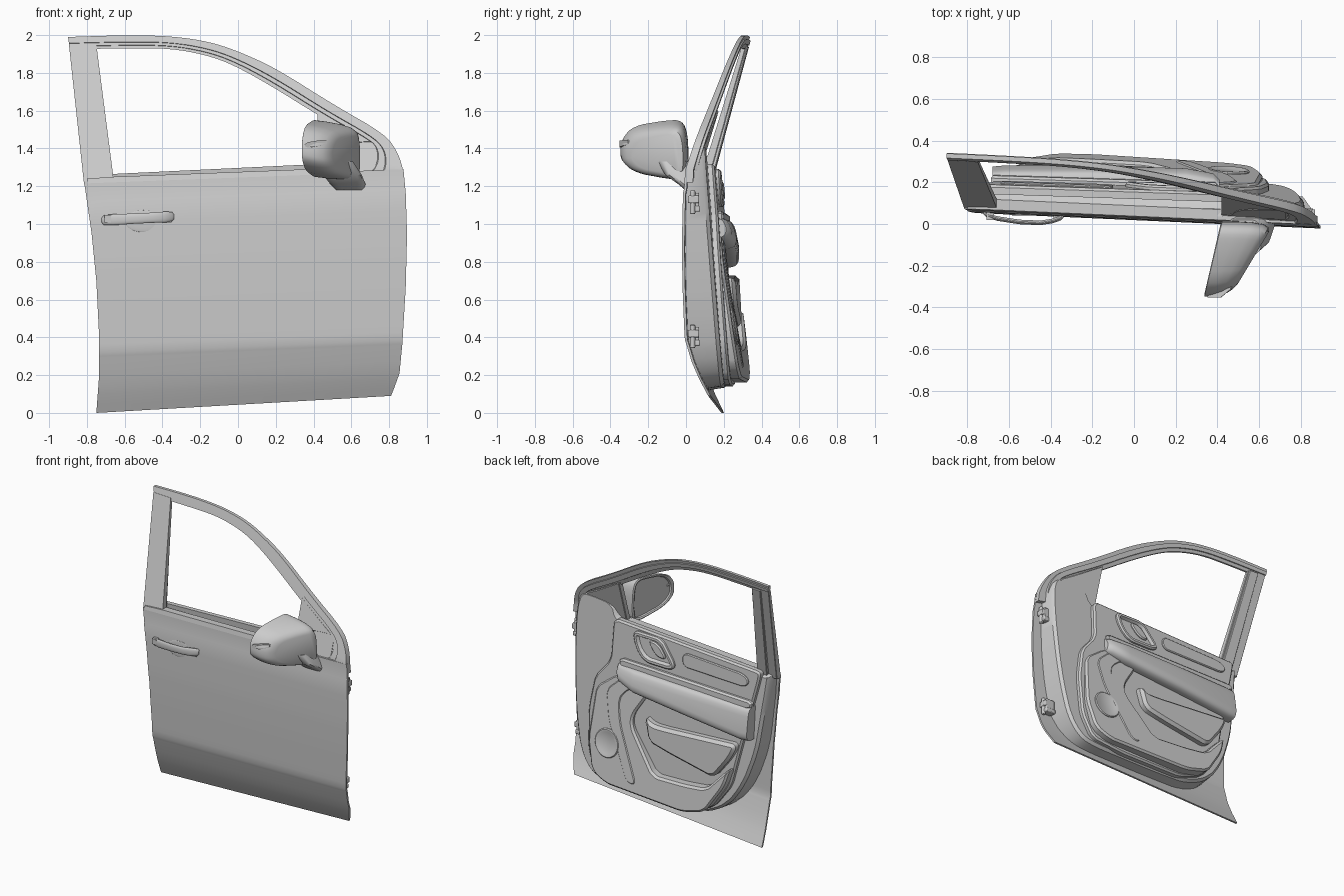
import bpy, bmesh, math
from mathutils import Vector, Matrix

if "Cube" in bpy.data.objects:
    bpy.data.objects.remove(bpy.data.objects["Cube"])


# ---------- helpers ----------
def finish(name, bm, angle=35):
    bmesh.ops.recalc_face_normals(bm, faces=bm.faces[:])
    me = bpy.data.meshes.new(name)
    bm.to_mesh(me)
    bm.free()
    ob = bpy.data.objects.new(name, me)
    bpy.context.collection.objects.link(ob)
    me.shade_smooth()
    me.set_sharp_from_angle(angle=math.radians(angle))
    return ob


def loft(name, rings, closed=True, caps=(True, True), angle=35):
    bm = bmesh.new()
    vs = [[bm.verts.new(p) for p in r] for r in rings]
    n = len(vs[0])
    for a, b in zip(vs, vs[1:]):
        for i in range(n if closed else n - 1):
            j = (i + 1) % n
            bm.faces.new((a[i], a[j], b[j], b[i]))
    if caps[0]:
        bm.faces.new(vs[0])
    if caps[1]:
        bm.faces.new(vs[-1])
    return finish(name, bm, angle)


def round_off(pts, times=2, closed=True, r=9):
    """Cut corners repeatedly, taking at most r off each edge end."""
    pts = [Vector(p) for p in pts]
    for k in range(times):
        out = [] if closed else [pts[0]]
        for i in range(len(pts) if closed else len(pts) - 1):
            a, b = pts[i], pts[(i + 1) % len(pts)]
            t = min(.25, r / 3 ** k / max((b - a).length, 1e-6))
            out += [a.lerp(b, t), b.lerp(a, t)] if len(a) < 4 else [a * (1 - t) + b * t, a * t + b * (1 - t)]
        pts = out if closed else out + [pts[-1]]
    return pts


def inset(pts, d):
    n, out = len(pts), []
    for i, p in enumerate(pts):
        e1 = (p - pts[i - 1]).normalized()
        e2 = (pts[(i + 1) % n] - p).normalized()
        m = Vector((-e1.y - e2.y, e1.x + e2.x)).normalized()
        out.append(p + m * d)
    return out


def plate(name, pts, y0, y1, bevel=.012, rounding=2, recess=None, r=.03):
    """Slab on an x-z outline between depth functions, optional sunk centre."""
    pts = round_off(pts, rounding, r=r)
    if sum(a.x * b.y - b.x * a.y for a, b in zip(pts, pts[1:] + pts[:1])) < 0:
        pts.reverse()
    at = lambda ps, f, d=0: [(p.x, f(p.x, p.y) + d, p.y) for p in ps]
    s = inset(pts, bevel)
    rings = [at(pts, y0), at(pts, y1, -bevel), at(s, y1)]
    if recess:
        rings += [at(inset(pts, bevel + recess[0]), y1),
                  at(inset(pts, bevel + recess[0] + .012), y1, -recess[1])]
    return loft(name, rings)


def table(tab, t):
    for (a, p), (b, q) in zip(tab, tab[1:]):
        if t <= b:
            break
    return p + (q - p) * (t - a) / (b - a)


# ---------- door surfaces ----------
PROFILE = [(0, .19), (.1, .143), (.2, .104), (.29, .08), (.32, .070), (.36, .067), (.6, .058),
           (.8, .055), (1.0, .058), (1.10, .061), (1.12, .066), (1.225, .072), (2.0, .314)]
LEFT = [(0, -.75), (.2, -.735), (.4, -.735), (.7, -.75), (.95, -.775), (1.225, -.815)]
RIGHT = [(0, .81), (.04, .825), (.13, .855), (.3, .87), (.6, .888), (.88, .895), (1.1, .888), (1.225, .876)]


def skin(x, z):
    return table(PROFILE, z - .065 * (x + .8) / 1.69) - .045 * (x + .81)


def trim(x, z):
    return .26 - .077 * (z - .13) - .03 * x


def off(f, d):
    return lambda x, z: f(x, z) + d


def frame(d):
    """Offset behind the skin that thins toward the roof."""
    return lambda x, z: skin(x, z) + d * (1 - .5 * max(0, z - 1.25) / .75)


# outer skin panel
hs = sorted({h for t in (PROFILE, LEFT, RIGHT) for h, _ in t if h < 1.3} | {.45, .52, .75})
rows = []
for h in hs:
    l, r = table(LEFT, h), table(RIGHT, h)
    row = []
    for i in range(21):
        u = i / 20
        x = l + (r - l) * u
        row.append((x, table(PROFILE, h) - .045 * (x + .81), h + u * (.09 - .025 * min(h / .3, 1))))
    rows.append(row + [(x, y + .014, z) for x, y, z in reversed(row)])
loft("outer_skin", rows, angle=25)

# upper window frame, stepped section swept over the roof line and front pillar
pairs = [(-.9, 1.99, -.89, 1.925), (-.6, 2.0, -.6, 1.93), (-.35, 1.995, -.36, 1.93), (-.15, 1.965, -.17, 1.895),
         (0, 1.915, -.03, 1.845), (.2, 1.825, .17, 1.735), (.5, 1.635, .45, 1.56), (.78, 1.475, .64, 1.455),
         (.845, 1.38, .705, 1.42), (.872, 1.30, .705, 1.33), (.882, 1.22, .63, 1.26)]
rings = []
for a in round_off(pairs, 2, False):
    o, i = Vector(a[:2]), Vector(a[2:])
    sec = [(0, .045), (0, .001), (.5, .001), (.53, .012), (.75, .012), (.78, .02), (1, .02), (1, .045),
           (.7, .05), (.68, .062), (.3, .062), (.28, .045)]
    rings.append([(p.x, frame(d)(p.x, p.y), p.y) for p, d in ((o.lerp(i, t), d) for t, d in sec)])
loft("window_frame", rings)

# rear pillar, corner panel and belt moulding
plate("rear_pillar", [(-.815, 1.21), (-.655, 1.21), (-.75, 1.95), (-.895, 1.95)],
      off(skin, .003), frame(.05), .004, 0)
plate("rear_pillar_seal", [(-.75, 1.21), (-.665, 1.21), (-.757, 1.94), (-.83, 1.94)],
      frame(.03), frame(.07), .006, 0)
plate("corner_panel", [(.42, 1.26), (.42, 1.6), (.64, 1.47), (.73, 1.42), (.73, 1.3), (.66, 1.24)],
      off(skin, .015), off(skin, .055), .006, 0)
plate("belt_moulding", [(-.8, 1.215), (.64, 1.27), (.6, 1.30), (.42, 1.292), (-.66, 1.25), (-.8, 1.24)],
      off(skin, -.004), off(skin, .05), .004, 0)

# structural shell behind the skin
shell = [(-.79, 1.245), (-.79, 1.20), (-.75, .9), (-.72, .68), (-.63, .42), (-.5, .23), (-.3, .125), (0, .12), (.5, .13),
         (.64, .16), (.74, .3), (.79, .55), (.815, .8), (.83, 1.1), (.825, 1.33), (.78, 1.43), (.70, 1.44),
         (.50, 1.42), (.46, 1.29), (-.74, 1.245)]
pts = round_off(shell, 2, r=.06)
mid, top = inset(pts, .012), inset(pts, .03)
back = off(trim, -.04)
loft("inner_shell", [[(p.x, skin(p.x, p.y) + .012, p.y) for p in pts],
                     [(p.x, back(p.x, p.y) - .02, p.y) for p in mid],
                     [(p.x, back(p.x, p.y), p.y) for p in top]], caps=(False, True))

# interior trim panel
plate("trim_panel", [(-.73, 1.26), (-.72, 1.2), (-.66, .95), (-.6, .7), (-.53, .4), (-.4, .22), (-.2, .14), (.3, .145),
                     (.56, .18), (.64, .35), (.65, .65), (.61, .88), (.49, 1.02), (.48, 1.32), (-.66, 1.265)],
      off(trim, -.05), off(trim, -.005), .012)


# raised lower pocket around the speaker
def pocket(x, z):
    return trim(x, z) + .065 - .07 * (z - .2) - .03 * x


plate("lower_pocket", [(.14, .95), (.42, .95), (.59, .82), (.62, .45), (.57, .24), (.45, .18), (-.2, .16), (-.38, .21),
                       (-.52, .42), (-.56, .56), (-.47, .47), (-.38, .37), (-.2, .35), (.06, .34), (.27, .62), (.27, .7), (.16, .87)],
      off(trim, -.01), pocket, .014)
plate("speaker_strip", [(.16, .94), (.38, .93), (.50, .82), (.46, .62), (.27, .24), (.19, .24), (.36, .62), (.39, .78), (.33, .86)],
      off(pocket, -.02), off(pocket, .006), .006)
ring = [(.455 + .1 * math.cos(k * math.pi / 12), .46 + .1 * math.sin(k * math.pi / 12)) for k in range(24)]
plate("speaker", ring, off(pocket, -.02), off(pocket, .01), .006, 0, (.008, .006))

# pull slab, armrest, accent strip
plate("pocket_slab", [(.16, .73), (.12, .56), (-.05, .52), (-.42, .45), (-.55, .62), (-.6, .73), (0, .69), (.1, .69)],
      off(trim, -.01), off(trim, .05), .02)
rings = []
for x, zb, s in ((.41, .93, .45), (.38, .91, .7), (.25, .87, .9), (-.2, .82, 1), (-.62, .77, 1), (-.68, .77, .95)):
    zt = 1.02 + .02 * x
    sec = [(.15, zt), (.15 + .085 * s, zt), (.16 + .1 * s, zt - .03), (.16 + .125 * s, zb + .04), (.15 + .11 * s, zb), (.15, zb)]
    rings.append([(x, p.x, p.y) for p in round_off(sec, 2, r=.02)])
loft("armrest", rings)
plate("armrest_upper_rail", [(.40, 1.07), (.40, 1.01), (-.68, .99), (-.69, 1.05)],
      off(trim, -.01), off(trim, .022), .012, 1)
plate("accent_strip", [(-.1, 1.24), (-.60, 1.22), (-.65, 1.18), (-.62, 1.13), (-.1, 1.14)],
      off(trim, -.01), off(trim, .006), .006)

# inner handle bezel and lever
plate("inner_handle_bezel", [(.31, 1.29), (.07, 1.29), (-.05, 1.13), (-.02, 1.09), (.2, 1.09), (.28, 1.17)],
      off(trim, -.01), off(trim, .018), .01, 2, (.016, .02))
plate("inner_handle_lever", [(.19, 1.25), (.1, 1.25), (.02, 1.15), (.11, 1.15)],
      off(trim, -.01), off(trim, .012), .008, 2)

# outside door handle
rings = []
for x, w, d in ((-.722, .012, .0), (-.71, .026, .012), (-.66, .029, .028), (-.55, .027, .04),
                (-.45, .027, .04), (-.39, .029, .028), (-.35, .026, .012), (-.338, .012, .0)):
    z = 1.02 + .05 * (x + .72)
    y = skin(x, z) - d
    sec = [(y - .008, z - w), (y - .008, z + w), (y + .014, z + w), (y + .014, z - w)]
    rings.append([(x, p.x, p.y) for p in round_off(sec, 2)])
loft("outer_handle", rings)
bm = bmesh.new()
bmesh.ops.create_uvsphere(bm, u_segments=24, v_segments=12, radius=1, matrix=Matrix.Translation(
    (-.5, skin(-.5, 1.01), 1.015)) @ Matrix.Diagonal((.1, .004, .058, 1)))
finish("handle_cup", bm)
for hx in (-.69, -.37):
    bm = bmesh.new()
    bmesh.ops.create_cube(bm, size=1, matrix=Matrix.Translation((hx, .04, 1.027)) @ Matrix.Diagonal((.035, .04, .04, 1)))
    finish("handle_mount", bm)

# hinges
for hz, dx in ((1.115, 0), (.405, -.02)):
    bm = bmesh.new()
    for c, s in (((.82 + dx, .045, hz), (.07, .05, .10)), ((.84 + dx, .04, hz + .015), (.06, .06, .04)),
                 ((.82 + dx, .055, hz - .035), (.08, .04, .03))):
        bmesh.ops.create_cube(bm, size=1, matrix=Matrix.Translation(c) @ Matrix.Diagonal((*s, 1)))
    bmesh.ops.create_cone(bm, cap_ends=True, segments=16, radius1=.014, radius2=.014, depth=.125,
                          matrix=Matrix.Translation((.855 + dx, .035, hz)))
    ob = finish("hinge", bm)
    bev = ob.modifiers.new("soft_edges", 'BEVEL')
    bev.width, bev.segments = .006, 2

# mirror housing with recessed glass on its rear face
face = round_off([(.015, 1.30), (.01, 1.48), (-.02, 1.55), (-.1, 1.55), (-.28, 1.52), (-.34, 1.45), (-.35, 1.39),
                  (-.34, 1.34), (-.27, 1.285), (-.08, 1.25), (-.01, 1.25)], 2, r=.04)
cen = Vector((-.15, 1.40))
rings = []
for t, s in ((.1, .86), (.03, .88), (0, .95), (.02, 1), (.3, 1), (.6, .97), (.82, .91), (.94, .82), (1, .68)):
    ring = []
    for p in face:
        q = cen + (p - cen) * s
        depth = .13 + .125 * (q.x + .34) / .34
        ring.append((.42 + .23 * (q.x - .02) + t * depth, q.x, q.y - .03 * t))
    rings.append(ring)
loft("mirror_housing", rings)
plate("mirror_signal", [(.35, 1.43), (.44, 1.445), (.47, 1.445), (.47, 1.42), (.44, 1.415), (.36, 1.40)],
      lambda x, z: -.352 + .9 * max(0, x - .42), lambda x, z: -.30 + .9 * max(0, x - .42), .003, 1)

# mirror arm
rings = []
for z, x0, x1, ya, yb in ((1.18, .52, .665, -.005, .03), (1.21, .49, .675, -.04, .04), (1.26, .45, .655, -.11, .04),
                          (1.33, .44, .61, -.15, .02)):
    sec = [(x0, ya), (x1, ya), (x1, yb), (x0, yb)]
    rings.append([(p.x, p.y, z) for p in round_off(sec, 2, r=.03)])
loft("mirror_arm", rings)
